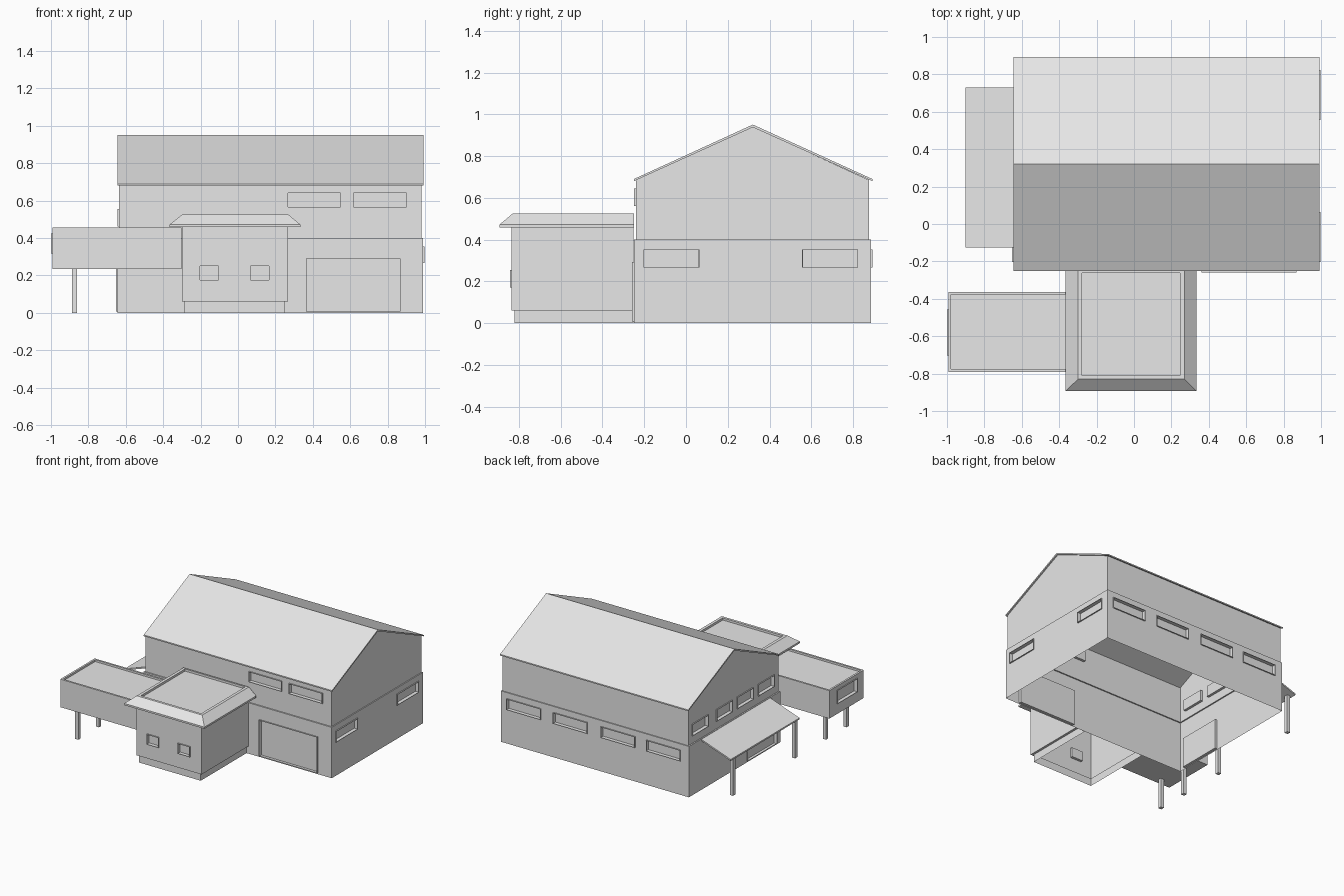
import bpy, bmesh

if "Cube" in bpy.data.objects:
    bpy.data.objects.remove(bpy.data.objects["Cube"])

grey = bpy.data.materials.new("plain_grey")
grey.diffuse_color = (0.8, 0.8, 0.8, 1)
grey.use_nodes = True
grey.node_tree.nodes["Principled BSDF"].inputs["Base Color"].default_value = grey.diffuse_color


def finish(name, bm):
    bmesh.ops.recalc_face_normals(bm, faces=bm.faces)
    mesh = bpy.data.meshes.new(name)
    bm.to_mesh(mesh)
    bm.free()
    mesh.materials.append(grey)
    ob = bpy.data.objects.new(name, mesh)
    bpy.context.collection.objects.link(ob)
    return ob


def loft(name, rings):
    """Closed solid through rectangles (x0, x1, y0, y1, z)."""
    bm = bmesh.new()
    loops = [[bm.verts.new(p) for p in
              ((a, c, z), (b, c, z), (b, d, z), (a, d, z))]
             for a, b, c, d, z in rings]
    bm.faces.new(loops[0])
    bm.faces.new(loops[-1])
    for lo, hi in zip(loops, loops[1:]):
        for i in range(4):
            j = (i + 1) % 4
            bm.faces.new((lo[i], lo[j], hi[j], hi[i]))
    bmesh.ops.remove_doubles(bm, verts=bm.verts, dist=1e-5)
    bmesh.ops.dissolve_degenerate(bm, edges=bm.edges, dist=1e-5)
    return finish(name, bm)


def box(name, x0, x1, y0, y1, z0, z1):
    return loft(name, [(x0, x1, y0, y1, z0), (x0, x1, y0, y1, z1)])


def extrude_x(name, profile, x0, x1):
    """Solid from a (y, z) profile."""
    bm = bmesh.new()
    f = bm.faces.new([bm.verts.new((x0, y, z)) for y, z in profile])
    new = bmesh.ops.extrude_face_region(bm, geom=[f])["geom"]
    bmesh.ops.translate(bm, vec=(x1 - x0, 0, 0),
                        verts=[v for v in new if isinstance(v, bmesh.types.BMVert)])
    bm.faces.ensure_lookup_table()
    return finish(name, bm)


def opening(name, wall, axis, sign, plane, u0, u1, z0, z1, out=0.008, depth=0.02):
    """Cut a recess into a wall and surround it with a thin raised frame."""
    def slab(n, a, b, lo, hi, p, q):
        s, e = sorted((plane + sign * a, plane + sign * b))
        if axis == "x":
            return box(n, s, e, lo, hi, p, q)
        return box(n, lo, hi, s, e, p, q)
    cutter = slab(name + "_cutter", -depth, 0.05, u0, u1, z0, z1)
    mod = wall.modifiers.new("cut", "BOOLEAN")
    mod.operation, mod.solver, mod.object = "DIFFERENCE", "EXACT", cutter
    cutter.hide_render = True
    t = 0.004
    slab(name + "_left_frame", 0, out, u0 - t, u0, z0, z1)
    slab(name + "_right_frame", 0, out, u1, u1 + t, z0, z1)
    slab(name + "_top_frame", 0, out, u0 - t, u1 + t, z1, z1 + t)
    if z0 > 0.05:
        slab(name + "_sill", 0, out, u0 - t, u1 + t, z0 - t, z0)
    return cutter


def apply_cuts(ob, cutters, open_base):
    """Bake the recesses and optionally leave the underside open."""
    mesh = bpy.data.meshes.new_from_object(
        ob.evaluated_get(bpy.context.evaluated_depsgraph_get()))
    ob.modifiers.clear()
    ob.data = mesh
    for c in cutters:
        bpy.data.objects.remove(c)
    if open_base:
        bm = bmesh.new()
        bm.from_mesh(mesh)
        base = [f for f in bm.faces if all(abs(v.co.z) < 1e-4 for v in f.verts)]
        bmesh.ops.delete(bm, geom=base, context="FACES")
        bm.to_mesh(mesh)
        bm.free()


# Main hall: wider lower storey, ledge, upper storey and gables
hall = loft("hall_walls", [
    (-0.645, 0.99, -0.25, 0.885, 0), (-0.645, 0.99, -0.25, 0.885, 0.40),
    (-0.635, 0.982, -0.24, 0.877, 0.40), (-0.635, 0.982, -0.24, 0.877, 0.685),
    (-0.635, 0.982, 0.32, 0.32, 0.94)])
cuts = []
for i, (a, b) in enumerate(((0.268, 0.548), (0.618, 0.902))):
    cuts.append(opening(f"front_window_{i}", hall, "y", -1, -0.24, a, b, 0.565, 0.64))
for i, (a, b) in enumerate(((-0.20, 0.06), (0.56, 0.82))):
    cuts.append(opening(f"right_window_{i}", hall, "x", 1, 0.99, a, b, 0.27, 0.35))
for i, c in enumerate((-0.425, -0.03, 0.385, 0.79)):
    cuts.append(opening(f"back_window_{i}", hall, "y", 1, 0.885, c - 0.145, c + 0.145, 0.27, 0.35))
for i, c in enumerate((-0.085, 0.175, 0.435, 0.735)):
    cuts.append(opening(f"left_window_{i}", hall, "x", -1, -0.635, c - 0.095, c + 0.095, 0.465, 0.55))
cuts.append(opening("garage_door", hall, "y", -1, -0.25, 0.365, 0.865, 0.008, 0.29))
cuts.append(opening("side_door", hall, "x", -1, -0.645, -0.20, 0.16, 0.008, 0.245))
apply_cuts(hall, cuts, True)

# Gable roof slab
extrude_x("hall_roof", [(-0.25, 0.69), (0.32, 0.951), (0.893, 0.69),
                        (0.893, 0.68), (0.32, 0.938), (-0.25, 0.68)], -0.645, 0.993)

# Entrance block on a recessed plinth
entry = loft("entrance_walls", [
    (-0.285, 0.25, -0.82, -0.251, 0), (-0.285, 0.25, -0.82, -0.251, 0.06),
    (-0.30, 0.268, -0.835, -0.251, 0.06), (-0.30, 0.268, -0.835, -0.251, 0.458)])
cuts = [opening(f"entrance_window_{i}", entry, "y", -1, -0.835, a, a + 0.098, 0.175, 0.25)
        for i, a in enumerate((-0.203, 0.068))]
apply_cuts(entry, cuts, True)

# Entrance roof: sloped skirt, rim and sunken deck
loft("entrance_roof", [
    (-0.365, 0.333, -0.893, -0.25, 0.458), (-0.365, 0.333, -0.893, -0.25, 0.472),
    (-0.30, 0.27, -0.83, -0.25, 0.525), (-0.277, 0.247, -0.81, -0.262, 0.525),
    (-0.277, 0.247, -0.81, -0.262, 0.508)])

# Raised side room with sunken flat roof
room = loft("raised_room", [
    (-0.993, -0.301, -0.79, -0.363, 0.235), (-0.993, -0.301, -0.79, -0.363, 0.455),
    (-0.978, -0.316, -0.775, -0.378, 0.455), (-0.978, -0.316, -0.775, -0.378, 0.44)])
cuts = [opening("end_window", room, "x", -1, -0.993, -0.70, -0.46, 0.32, 0.42, out=0.007)]
apply_cuts(room, cuts, False)

# Side canopy sloping away from the hall
canopy = box("side_canopy", -0.90, -0.645, -0.125, 0.73, 0, 0.012)
for v in canopy.data.vertices:
    v.co.z += 0.295 if v.co.x < -0.8 else 0.385

# Posts under the raised room and the canopy
for name, y, top in (("room_post_front", -0.74, 0.236), ("room_post_back", -0.485, 0.236),
                     ("canopy_post_front", -0.10, 0.303), ("canopy_post_back", 0.67, 0.303)):
    box(name, -0.888, -0.86, y - 0.014, y + 0.014, 0, top)
